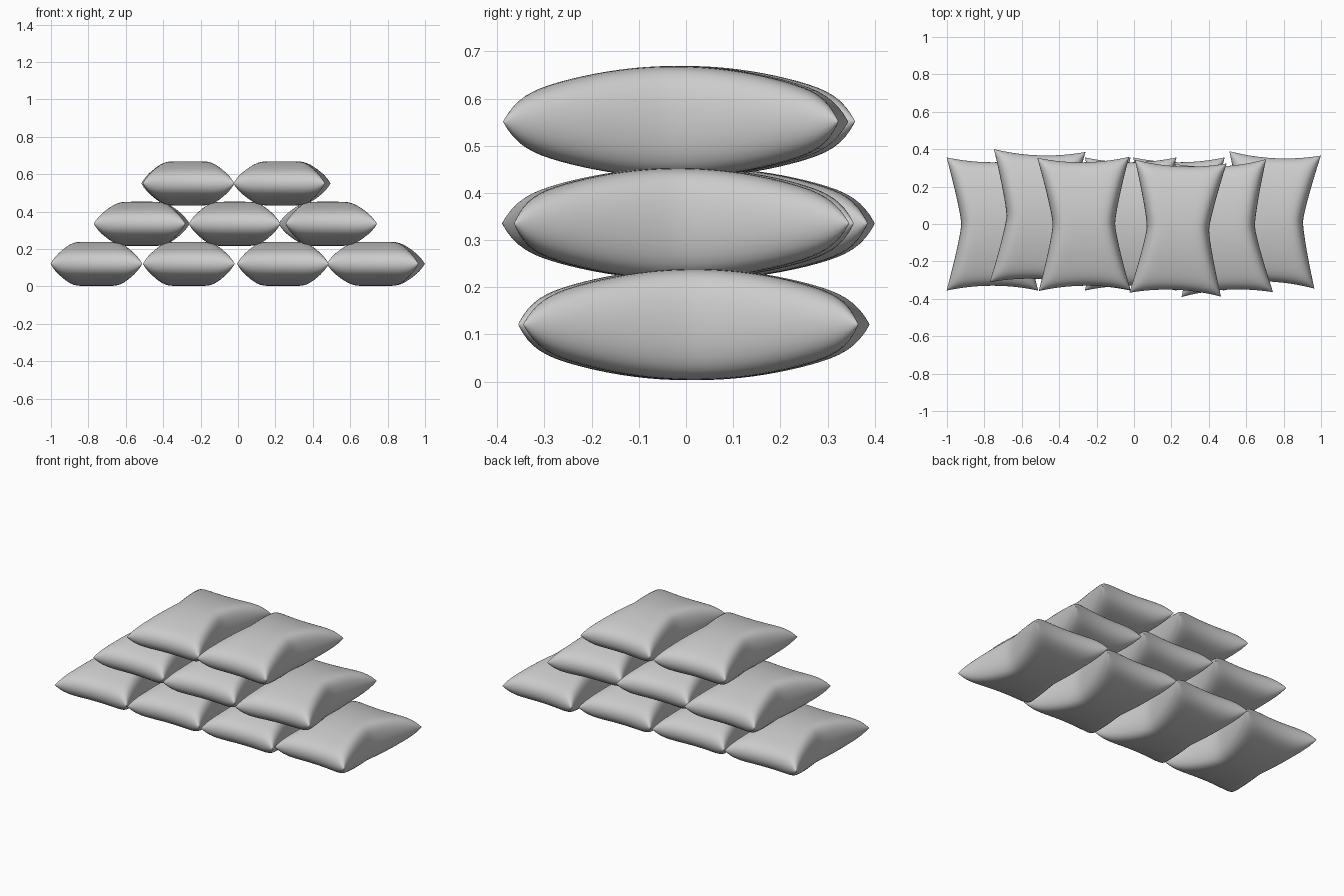
import bpy, bmesh
from math import sin, pi, radians

if "Cube" in bpy.data.objects:
    bpy.data.objects.remove(bpy.data.objects["Cube"])

NU, NV = 28, 36          # grid resolution across and along a bag
HALF_H = 0.118           # half thickness


def bag_point(u, v, side):
    """Pinched pillow: corners flare out, waist is drawn in, ends taper."""
    x = u * (0.165 + 0.080 * (v * v + 0.002) ** 0.6)
    y = v * (0.330 + 0.026 * u * u)
    across = max(0.0, 1 - abs(u) ** 7) ** 0.5
    along = (1 - 0.55 * v * v) * max(0.0, 1 - abs(v) ** 16) ** 0.5
    return x, y, side * HALF_H * across * along


def bag_mesh():
    bm = bmesh.new()
    # spacing tightens towards the seams
    us = [sin(pi / 2 * (2 * i / NU - 1)) for i in range(NU + 1)]
    vs = [sin(pi / 2 * (2 * j / NV - 1)) for j in range(NV + 1)]
    for side in (1, -1):
        g = [[bm.verts.new(bag_point(u, v, side)) for v in vs] for u in us]
        for i in range(NU):
            for j in range(NV):
                f = [g[i][j], g[i + 1][j], g[i + 1][j + 1], g[i][j + 1]]
                bm.faces.new(f if side > 0 else f[::-1])
    # weld the seam
    bmesh.ops.remove_doubles(bm, verts=bm.verts, dist=0.0003)
    bmesh.ops.recalc_face_normals(bm, faces=bm.faces)
    for f in bm.faces:
        f.smooth = True
    me = bpy.data.meshes.new("sandbag")
    bm.to_mesh(me)
    bm.free()
    return me


# rows: height, then (x, y, turn in degrees) per bag
rows = {
    "bottom": (0.121, [(-0.757, 0.0, 0), (-0.263, 0.0, 0),
                       (0.240, 0.0, 0), (0.737, 0.022, -2.8)]),
    "middle": (0.335, [(-0.515, 0.037, -1.8), (-0.018, 0.0, 0),
                       (0.480, -0.022, 3.0)]),
    "top": (0.551, [(-0.268, 0.0, 0.6), (0.235, -0.022, -2.4)]),
}

mesh = bag_mesh()
for row, (z, bags) in rows.items():
    for n, (x, y, turn) in enumerate(bags, 1):
        ob = bpy.data.objects.new(f"{row}_sandbag_{n}", mesh)
        ob.location = (x, y, z)
        ob.rotation_euler.z = radians(turn)
        bpy.context.collection.objects.link(ob)
